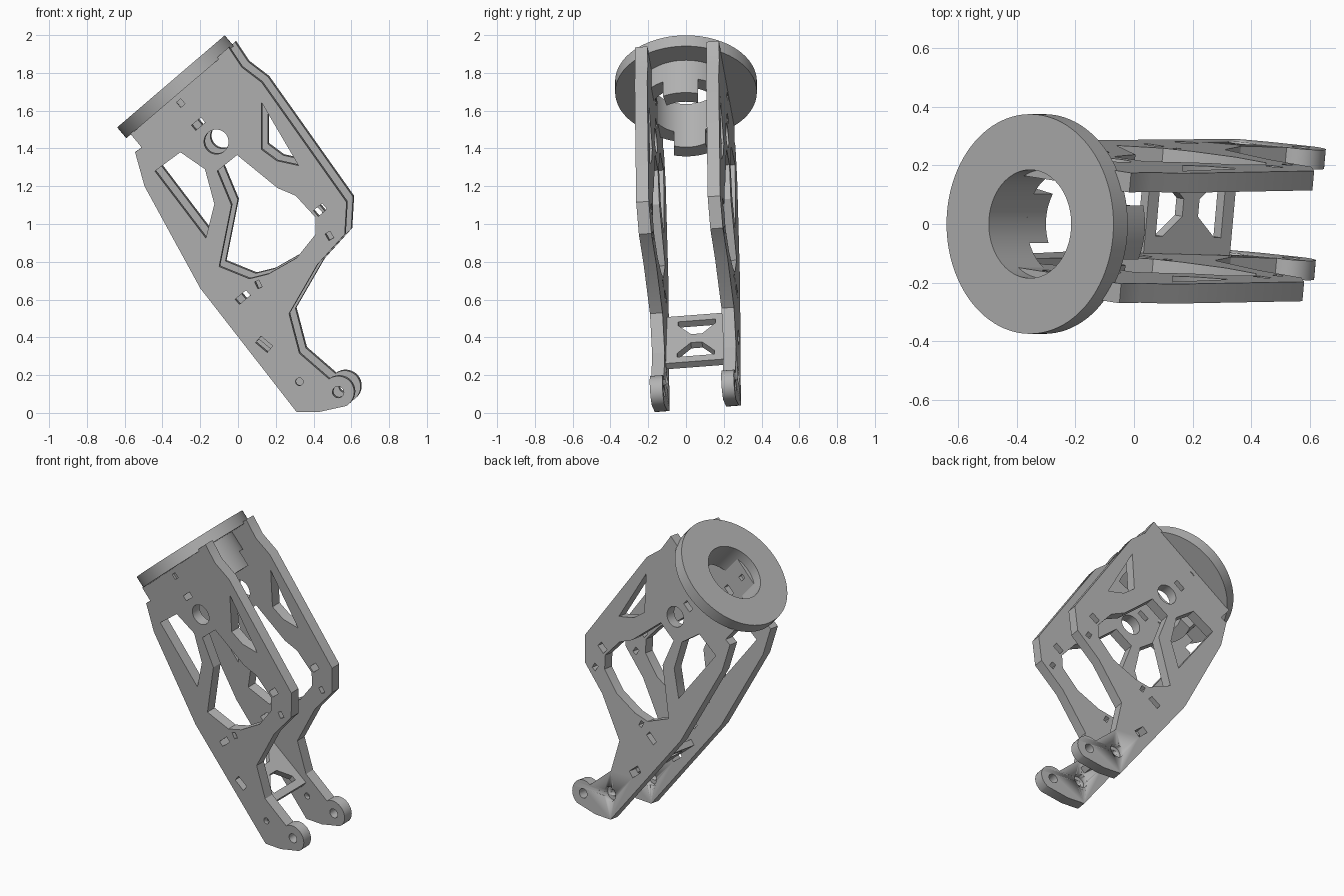
import bpy, bmesh
from math import cos, sin, pi, radians
from mathutils import Matrix, Vector

if "Cube" in bpy.data.objects:
    bpy.data.objects.remove(bpy.data.objects["Cube"])

grey = bpy.data.materials.new("machined grey")
grey.use_nodes = True
grey.diffuse_color = (0.45, 0.45, 0.45, 1)
grey.node_tree.nodes["Principled BSDF"].inputs["Base Color"].default_value = grey.diffuse_color


def arc(cx, cy, r, a0=0, a1=360, n=64):
    """Points on an arc; a full turn leaves out the repeated end point."""
    steps = n if a1 - a0 == 360 else n - 1
    angles = [radians(a0 + (a1 - a0) * i / steps) for i in range(n)]
    return [(cx + r * cos(a), cy + r * sin(a)) for a in angles]


def slot(cx, cy, w, h, angle):
    c, s = cos(radians(angle)), sin(radians(angle))
    corners = [(-w, -h), (w, -h), (w, h), (-w, h)]
    return [(cx + (x * c - y * s) / 2, cy + (x * s + y * c) / 2) for x, y in corners]


def frame(origin, x, y, z):
    m = Matrix((x, y, z)).transposed().to_4x4()
    m.translation = origin
    return m


def slab(name, loops, low, high, matrix):
    """Extrude an outline with holes from low to high along the frame's z."""
    curve = bpy.data.curves.new(name, 'CURVE')
    curve.dimensions = '2D'
    curve.fill_mode = 'BOTH'
    curve.extrude = (high - low) / 2
    for loop in loops:
        spline = curve.splines.new('POLY')
        spline.points.add(len(loop) - 1)
        for p, (x, y) in zip(spline.points, loop):
            p.co = (x, y, 0, 1)
        spline.use_cyclic_u = True
    helper = bpy.data.objects.new(name + " profile", curve)
    bpy.context.collection.objects.link(helper)
    bpy.context.view_layer.update()
    mesh = bpy.data.meshes.new_from_object(helper)
    bpy.data.objects.remove(helper)
    mesh.transform(matrix @ Matrix.Translation((0, 0, (low + high) / 2)))
    bm = bmesh.new()
    bm.from_mesh(mesh)
    bmesh.ops.remove_doubles(bm, verts=bm.verts, dist=1e-5)
    bmesh.ops.recalc_face_normals(bm, faces=bm.faces)
    bm.to_mesh(mesh)
    bm.free()
    mesh.materials.clear()
    mesh.materials.append(grey)
    obj = bpy.data.objects.new(name, mesh)
    bpy.context.collection.objects.link(obj)
    bpy.ops.object.select_all(action='DESELECT')
    obj.select_set(True)
    bpy.context.view_layer.objects.active = obj
    bpy.ops.object.shade_smooth_by_angle(angle=radians(30))
    return obj


# Leaning frame: axis through the ring, side direction across the plates
axis = Vector((-0.65, 0, 0.76)).normalized()
lean_x, lean_z = -0.09, -0.077
side = Vector((-lean_x, 1, -lean_z)).normalized()
across = side.cross(axis).normalized()
ring_frame = frame(Vector((-0.355, 0, 1.755)), across, side, axis)

# Mounting ring
slab("mounting_ring", [arc(0, 0, 0.375, n=96), arc(0, 0, 0.185, n=96)], -0.075, 0, ring_frame)

# Collar under the ring, flattened flush with the side plates
collar = [(x, max(-0.215, min(0.215, y))) for x, y in arc(0, 0, 0.26, n=96)]
slab("collar", [collar, arc(0, 0, 0.185, n=96)], -0.2, -0.075, ring_frame)
for name, mid in (("right_collar_tab", 180), ("left_collar_tab", 0)):
    tab = arc(0, 0, 0.26, mid - 21, mid + 21, 14) + arc(0, 0, 0.185, mid - 27, mid + 27, 14)[::-1]
    slab(name, [tab], -0.3, -0.2, ring_frame)

# Side plate outline and windows
outline = [(-0.51, 1.405), (-0.545, 1.38), (-0.495, 1.2), (-0.2, 0.66), (0.31, 0.005), (0.43, 0.005),
           (0.52, 0.025)] + arc(0.53, 0.11, 0.085, -60, 125, 24) + [
           (0.325, 0.315), (0.27, 0.525), (0.42, 0.785), (0.565, 0.945), (0.575, 1.115),
           (0.125, 1.75), (0.02, 1.83), (-0.05, 1.935), (-0.57, 1.478)]
rear_window = [(-0.44, 1.28), (-0.305, 1.38), (-0.175, 1.29), (-0.125, 1.105), (-0.17, 0.925)]
upper_window = [(0.125, 1.643), (0.125, 1.394), (0.205, 1.335), (0.32, 1.31)]
main_window = [(-0.11, 1.28), (-0.035, 1.1), (-0.1, 0.775), (0.06, 0.71), (0.16, 0.735), (0.31, 0.82),
               (0.41, 0.945), (0.41, 1.035), (0.305, 1.15), (0.21, 1.19), (-0.005, 1.365)]
round_holes = [arc(-0.115, 1.435, 0.065, n=40), arc(0.53, 0.11, 0.03, n=32), arc(0.325, 0.165, 0.02, n=24)]
slots = [slot(-0.21, 1.53, 0.065, 0.035, 40), slot(-0.303, 1.64, 0.03, 0.035, 40),
         slot(0.025, 0.612, 0.075, 0.035, 40), slot(0.108, 0.68, 0.025, 0.04, 25),
         slot(0.435, 1.075, 0.06, 0.04, 40), slot(0.484, 0.937, 0.03, 0.04, 30),
         slot(0.138, 0.363, 0.08, 0.045, -40)]
loops = [outline, rear_window, upper_window, main_window] + round_holes + slots

# Two identical plates with a counterbored pin hole on the far face
thick = 0.067
for name, shift in (("front_side_plate", 0), ("back_side_plate", 0.381)):
    origin = Vector((0, -0.126, 0)) + side * shift
    plate_frame = frame(origin, Vector((1, lean_x, 0)), Vector((0, lean_z, 1)), -side)
    plate = slab(name, loops, -thick, 0, plate_frame)
    cutter = slab(name + "_counterbore_cutter", [arc(0.325, 0.165, 0.045, n=32)],
                  -thick - 0.03, -thick + 0.035, plate_frame)
    cut = plate.modifiers.new("counterbore", 'BOOLEAN')
    cut.operation = 'DIFFERENCE'
    cut.solver = 'EXACT'
    cut.object = cutter
    bpy.context.view_layer.objects.active = plate
    bpy.ops.object.modifier_apply(modifier=cut.name)
    bpy.data.objects.remove(cutter)

# Cross brace between the plates, with two windows pointing at the middle
along = Vector((0.77, 0, -0.64))
along = (along - side * along.dot(side)).normalized()
brace_frame = frame(Vector((0.18, 0.04, 0.38)), along, side, along.cross(side))
mid_plane = (Vector((-0.355, 0, 1.755)) - brace_frame.translation).dot(side)
brace_frame.translation += side * mid_plane
windows = [[(s * 0.145, -0.1), (s * 0.145, 0.1), (s * 0.115, 0.1), (s * 0.035, 0.03),
            (s * 0.035, -0.03), (s * 0.115, -0.1)] for s in (-1, 1)]
border = [(-0.192, -0.16), (0.192, -0.16), (0.192, 0.16), (-0.192, 0.16)]
slab("cross_brace", [border] + windows, -0.02, 0.02, brace_frame)
